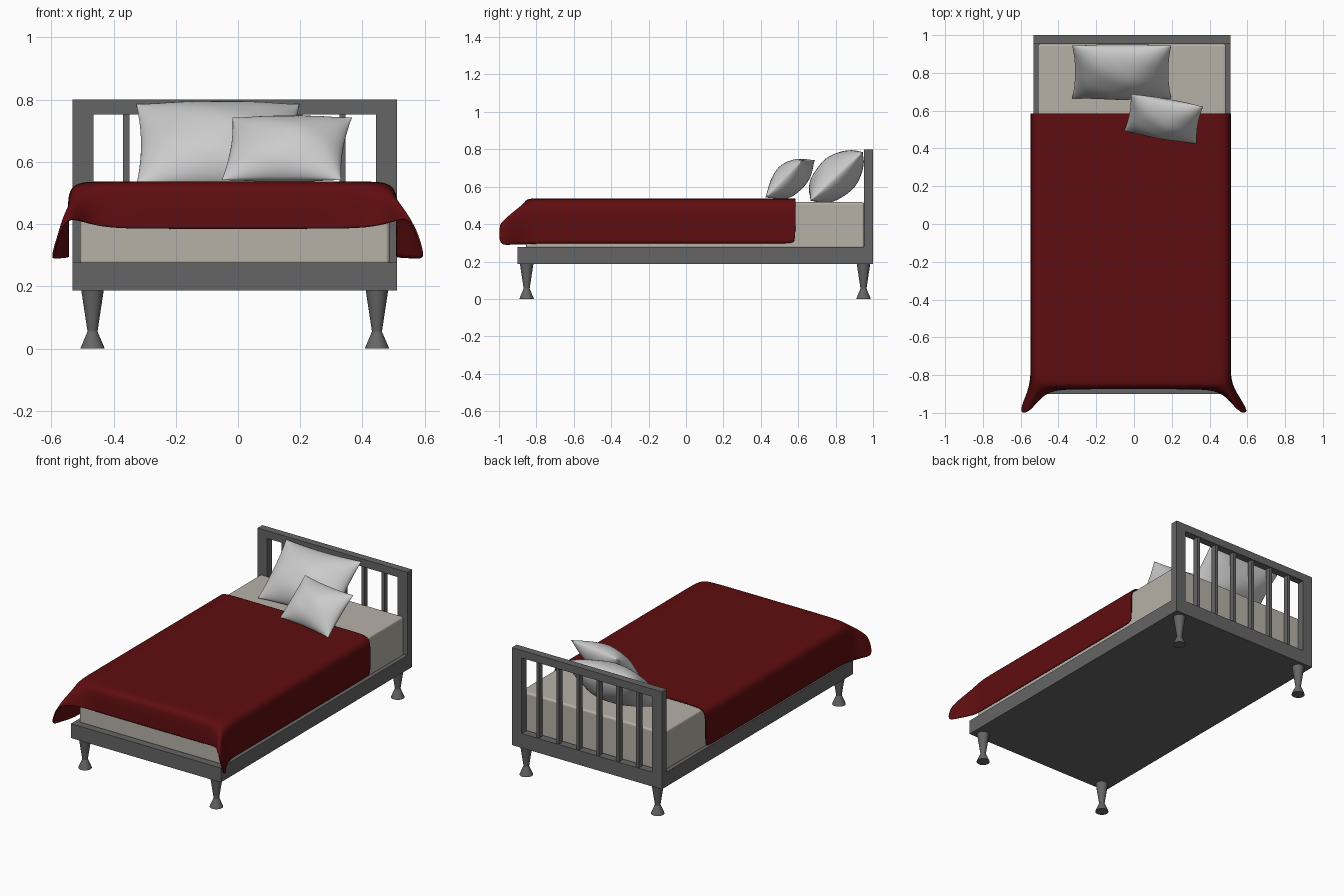
import bpy, bmesh, math
from mathutils import Matrix, Vector

if "Cube" in bpy.data.objects:
    bpy.data.objects.remove(bpy.data.objects["Cube"])

CX = -0.0105  # centre line of the bed frame


def material(name, rgb):
    m = bpy.data.materials.new(name)
    m.diffuse_color = (*rgb, 1)
    m.use_nodes = True
    m.node_tree.nodes["Principled BSDF"].inputs["Base Color"].default_value = m.diffuse_color
    return m


DARK = material("dark_grey", (0.13, 0.13, 0.13))
BEIGE = material("beige", (0.47, 0.44, 0.39))
RED = material("deep_red", (0.115, 0.004, 0.005))
PALE = material("pale_grey", (0.58, 0.56, 0.59))


def finish(name, bm, mat, smooth=False):
    me = bpy.data.meshes.new(name)
    bmesh.ops.recalc_face_normals(bm, faces=bm.faces)
    for f in bm.faces:
        f.smooth = smooth
    bm.to_mesh(me)
    bm.free()
    ob = bpy.data.objects.new(name, me)
    bpy.context.collection.objects.link(ob)
    me.materials.append(mat)
    return ob


def box(name, x, y, z, mat):
    bm = bmesh.new()
    size = [b - a for a, b in (x, y, z)]
    mid = [(a + b) / 2 for a, b in (x, y, z)]
    bmesh.ops.create_cube(bm, size=1, matrix=Matrix.Translation(mid) @ Matrix.Diagonal((*size, 1)))
    return finish(name, bm, mat)


def skin(bm, rows):
    """Quad faces between rows of points."""
    vs = [[bm.verts.new(p) for p in r] for r in rows]
    for a, b in zip(vs, vs[1:]):
        for i in range(len(a) - 1):
            bm.faces.new((a[i], a[i + 1], b[i + 1], b[i]))


# Base and headboard
box("bed_base", (-0.532, 0.511), (-0.90, 1.0), (0.187, 0.277), DARK)
for side, x in (("left", (-0.532, -0.464)), ("right", (0.443, 0.511))):
    box(f"headboard_post_{side}", x, (0.953, 1.0), (0.277, 0.80), DARK)
box("headboard_top_rail", (-0.464, 0.443), (0.953, 1.0), (0.752, 0.80), DARK)
for i in range(6):
    x = -0.359 + 0.139 * i
    box(f"headboard_slat_{i + 1}", (x - 0.01, x + 0.01), (0.96, 0.993), (0.277, 0.752), DARK)

# Turned legs
LEG = [(0.0, 0.0), (0.039, 0.0), (0.036, 0.008), (0.016, 0.055), (0.036, 0.187), (0.0, 0.187)]
for sx in (-1, 1):
    for y in (-0.852, 0.949):
        bm = bmesh.new()
        N = 24
        rings = [[(CX + sx * 0.457 + r * math.cos(2 * math.pi * k / N),
                   y + r * math.sin(2 * math.pi * k / N), z) for k in range(N + 1)] for r, z in LEG]
        skin(bm, rings)
        bmesh.ops.remove_doubles(bm, verts=bm.verts, dist=1e-5)
        leg = finish(("front" if y < 0 else "back") + "_leg_" + ("left" if sx < 0 else "right"), bm, DARK)
        bpy.context.view_layer.objects.active = leg
        leg.select_set(True)
        bpy.ops.object.shade_smooth_by_angle(angle=math.radians(25))
        leg.select_set(False)

# Mattress
mattress = box("mattress", (-0.508, 0.487), (-0.855, 0.953), (0.27, 0.517), BEIGE)
bev = mattress.modifiers.new("soft_edges", "BEVEL")
bev.width, bev.segments = 0.012, 3

# Blanket: half sections (x, y, z) from the middle outwards, flaring at the foot corners
PROFILE = [(0, .535), (.3, .535), (.45, .535), (.50, .53), (.525, .505), (.5275, .44), (.5275, .297)]
sections = [(-0.0175, [(x, y, z) for x, z in PROFILE]) for y in (.585, .56, 0, -.70, -.77)]
sections += [
    (-0.0175, [(0, -.835, .535), (.3, -.835, .535), (.45, -.835, .534), (.50, -.84, .525),
               (.525, -.845, .495), (.528, -.84, .43), (.53, -.83, .293)]),
    (-0.012, [(0, -.868, .522), (.3, -.868, .522), (.43, -.868, .520), (.48, -.878, .507),
              (.525, -.90, .485), (.542, -.90, .42), (.55, -.89, .291)]),
    (-0.006, [(0, -.872, .45), (.3, -.872, .45), (.42, -.872, .452), (.485, -.895, .455),
              (.545, -.96, .455), (.568, -.955, .39), (.58, -.945, .29)]),
    (0.0, [(0, -.872, .385), (.3, -.872, .385), (.42, -.876, .388), (.49, -.91, .405),
           (.552, -.99, .425), (.58, -1.0, .36), (.60, -.995, .288)])]
bm = bmesh.new()
skin(bm, [[(cx - x, y, z) for x, y, z in half[:0:-1]] + [(cx + x, y, z) for x, y, z in half]
          for cx, half in sections])
blanket = finish("blanket", bm, RED, True)
sub = blanket.modifiers.new("smooth", "SUBSURF")
sub.levels = sub.render_levels = 3
sol = blanket.modifiers.new("thickness", "SOLIDIFY")
sol.thickness, sol.offset = 0.005, 0


# Pillows: two puffed sheets joined at the seam
def pillow(name, centre, w, h, t, tilt, yaw):
    bm = bmesh.new()
    n = 28
    place = (Matrix.Translation(centre) @ Matrix.Rotation(math.radians(yaw), 4, "Z")
             @ Matrix.Rotation(math.radians(tilt), 4, "X"))
    grid = [math.sin(math.pi / 2 * (2 * i / n - 1)) for i in range(n + 1)]
    for s in (-1, 1):
        rows = []
        for v in grid:
            row = []
            for u in grid:
                puff = max(0, (1 - u * u) * (1 - v * v)) ** 0.6
                ripple = 1 + 0.04 * math.sin(5 * u + 2 * v) * math.cos(4 * v - u)
                row.append(place @ Vector((u * w / 2 * (1 - 0.06 * (1 - v * v)),
                                           v * h / 2 * (1 - 0.06 * (1 - u * u)),
                                           s * t / 2 * puff * ripple)))
            rows.append(row)
        skin(bm, rows)
    bmesh.ops.remove_doubles(bm, verts=bm.verts, dist=1e-5)
    return finish(name, bm, PALE, True)


pillow("large_pillow", (-0.065, 0.805, 0.655), 0.525, 0.385, 0.215, 43, 0)
pillow("small_pillow", (0.157, 0.557, 0.642), 0.39, 0.285, 0.165, 45, -10)
